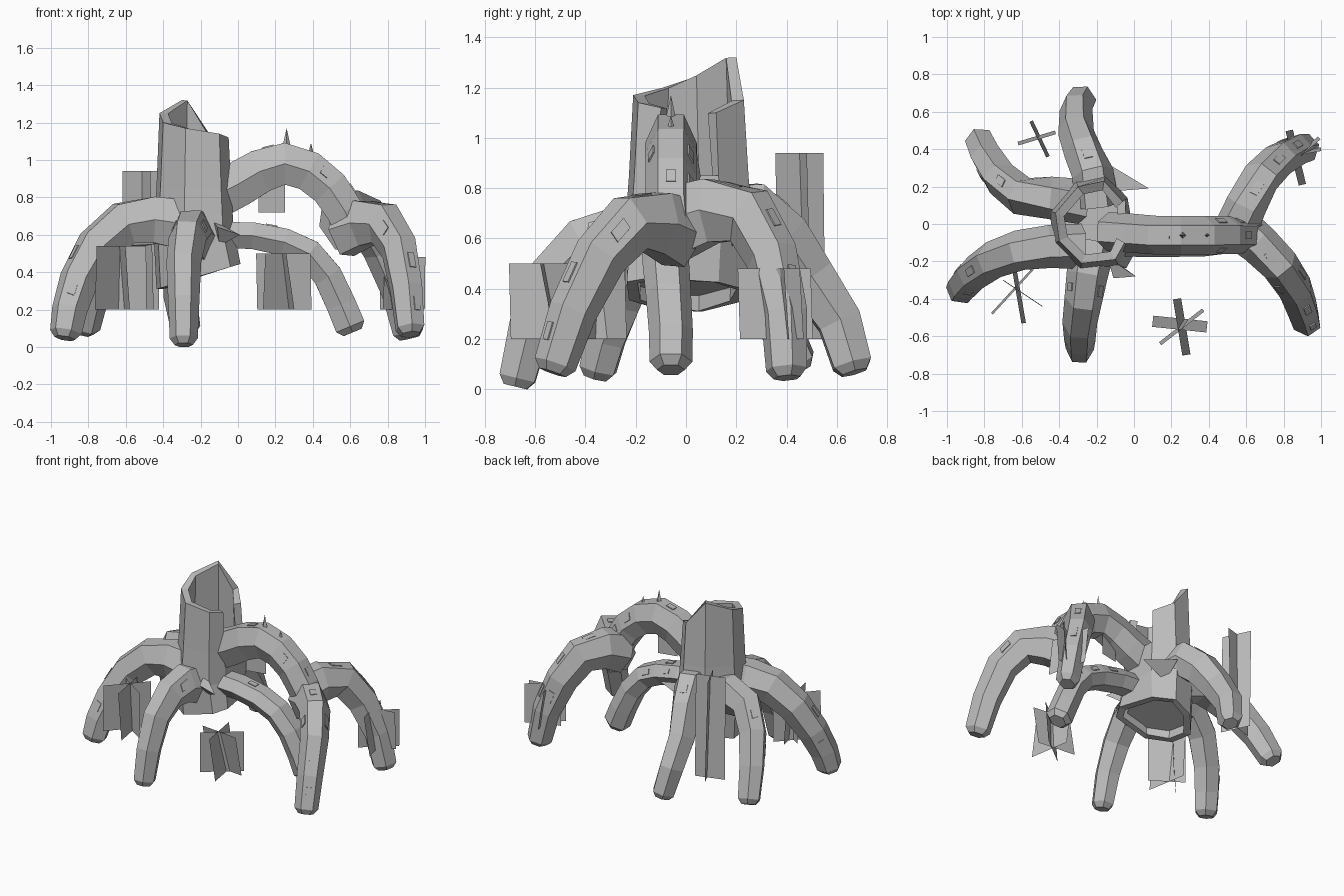
import bpy, bmesh, math
from mathutils import Vector

grey = bpy.data.materials.new("bark grey")
grey.diffuse_color = (0.5, 0.5, 0.5, 1)


def make(name, verts, faces, fix=True):
    me = bpy.data.meshes.new(name)
    me.from_pydata([tuple(v) for v in verts], [], faces)
    if fix:
        bm = bmesh.new()
        bm.from_mesh(me)
        bmesh.ops.recalc_face_normals(bm, faces=bm.faces)
        bm.to_mesh(me)
        bm.free()
    me.materials.append(grey)
    ob = bpy.data.objects.new(name, me)
    bpy.context.collection.objects.link(ob)
    return ob


def root(name, pts, r0, r1, heading, flat=1.15, chips=()):
    """Six-sided tapering root along a path, blunt end, bark chips on its upper side."""
    pts = [Vector(p) for p in pts]
    side = Vector((heading[0], heading[1], 0)).normalized().cross(Vector((0, 0, 1)))
    n = len(pts)
    rings = []
    for i, p in enumerate(pts):
        t = (pts[min(i + 1, n - 1)] - pts[max(i - 1, 0)]).normalized()
        s = (side - t * side.dot(t)).normalized()
        rings.append((p, s, s.cross(t), t, r0 + (r1 - r0) * i / (n - 1)))
    p, s, u, t, r = rings[-1]
    rings.append((p + t * 0.035, s, u, t, r * 0.65))
    verts, faces = [], []
    for i, (p, s, u, t, r) in enumerate(rings):
        f = flat + (1.0 - flat) * min(i / (n - 1), 1)  # rounder toward the foot
        for k in range(6):
            a = math.radians(60 * k)
            verts.append(p + s * r * math.cos(a) + u * r * f * 1.1 * math.sin(a))
    for i in range(len(rings) - 1):
        for k in range(6):
            j = (k + 1) % 6
            faces.append((i * 6 + k, i * 6 + j, i * 6 + 6 + j, i * 6 + 6 + k))
    faces += [tuple(range(6)), tuple(range(len(verts) - 6, len(verts)))]
    make(name, verts, faces)
    # raised bark chips: (segment, face)
    for seg, k in chips:
        a, b, c, d = [verts[m] for m in faces[seg * 6 + k]]
        mid, nrm = (a + b + c + d) / 4, (b - a).cross(d - a).normalized()
        if nrm.dot(mid - (pts[seg] + pts[seg + 1]) / 2) < 0:
            nrm = -nrm
        e, f = (b - a) * 0.2, (d - a) * 0.16
        base = [mid + x * e + y * f for x, y in ((-1, -1), (1, -1), (1, 1), (-1, 1))]
        make(name + "_chip", base + [v + nrm * 0.006 for v in base],
             [(0, 1, 2, 3), (4, 5, 6, 7), (0, 1, 5, 4), (1, 2, 6, 5), (2, 3, 7, 6), (3, 0, 4, 7)])


# hollow stump: C-shaped wall above, closed shell below
outline = [(-0.06, 0.12, 1.10), (-0.16, 0.23, 1.15), (-0.30, 0.20, 1.32), (-0.42, 0.06, 1.25),
           (-0.40, -0.09, 1.20), (-0.28, -0.21, 1.17), (-0.10, -0.19, 1.14), (-0.05, -0.10, 1.12)]
cx, cy = -0.22, 0.0
verts = []
for z, s in ((None, 1.08), (0.62, 1.16), (0.85, 1.08), ("top", 1.0)):
    for x, y, top in outline:
        px, py = cx + (x - cx) * s, cy + (y - cy) * s
        if z is None and y < 0 and x > -0.2:  # lip drawn out to the front right
            px, py = px + 0.05, py - 0.03
        verts.append((px, py, 0.44 + 0.3 * px if z is None else top if z == "top" else z))
faces = []
for i in range(3):
    for k in range(8):
        if i == 2 and k == 7:
            continue  # open side of the hollow
        j = (k + 1) % 8
        faces.append((i * 8 + k, i * 8 + 8 + k, i * 8 + 8 + j, i * 8 + j))
stump = make("stump", verts, faces)
wall = stump.modifiers.new("wall", 'SOLIDIFY')
wall.thickness = 0.05
wall.offset = -1

# sloping floor under the hollow
make("stump_floor", [(cx + (x - cx), y, 0.49 + 0.3 * x) for x, y, _ in outline],
     [tuple(range(8))])

# pointed torn bark flares on the stump sides
for name, pts in (("back_flare", ((-0.17, 0.17, 0.68), (-0.12, 0.31, 0.66), (0.08, 0.19, 0.64),
                                  (-0.12, 0.18, 0.55))),
                  ("front_flare", ((-0.14, -0.18, 0.68), (-0.11, -0.29, 0.64), (0.01, -0.28, 0.60),
                                   (-0.10, -0.20, 0.54)))):
    make(name, pts, [(0, 1, 2), (0, 1, 3), (1, 2, 3), (2, 0, 3)])

# roots spreading from the stump
root("left_front_root", [(-0.28, -0.12, 0.65), (-0.45, -0.12, 0.68), (-0.61, -0.14, 0.66),
                         (-0.75, -0.19, 0.54), (-0.85, -0.26, 0.36), (-0.90, -0.32, 0.20),
                         (-0.92, -0.35, 0.08)], 0.122, 0.08, (-1, -0.35), chips=((3, 1), (4, 0), (4, 2)))
root("left_back_root", [(-0.28, 0.12, 0.62), (-0.45, 0.14, 0.67), (-0.60, 0.15, 0.63),
                        (-0.71, 0.24, 0.49), (-0.78, 0.35, 0.30), (-0.82, 0.44, 0.11)],
     0.122, 0.08, (-1, 0.6), chips=((2, 1), (3, 2)))
root("back_root", [(-0.20, 0.10, 0.68), (-0.22, 0.27, 0.70), (-0.27, 0.38, 0.61),
                   (-0.31, 0.49, 0.45), (-0.31, 0.61, 0.27), (-0.28, 0.66, 0.10)],
     0.12, 0.08, (-0.1, 1), chips=((1, 1),))
root("front_root", [(-0.22, -0.12, 0.57), (-0.25, -0.27, 0.61), (-0.27, -0.40, 0.58),
                    (-0.29, -0.53, 0.45), (-0.29, -0.62, 0.25), (-0.29, -0.67, 0.045)],
     0.12, 0.075, (-0.05, -1), chips=((1, 0), (1, 2)))
# arching root and the two legs it splits into
root("arch_root", [(-0.14, -0.04, 0.80), (0.00, -0.05, 0.87), (0.12, -0.06, 0.94), (0.25, -0.06, 0.98),
                   (0.38, -0.06, 0.94), (0.49, -0.06, 0.85), (0.57, -0.06, 0.73),
                   (0.61, -0.05, 0.63)], 0.105, 0.10, (1, 0), flat=1.25,
     chips=((2, 1), (4, 0), (4, 2), (5, 1), (5, 2)))
root("right_back_root", [(0.54, -0.04, 0.66), (0.60, 0.10, 0.71), (0.68, 0.25, 0.69),
                         (0.77, 0.34, 0.53), (0.86, 0.39, 0.30), (0.91, 0.40, 0.08)],
     0.118, 0.08, (0.7, 0.7), flat=1.25, chips=((1, 1), (2, 1), (3, 1), (3, 2)))
root("right_front_root", [(0.56, -0.02, 0.62), (0.67, -0.11, 0.66), (0.78, -0.22, 0.66),
                          (0.86, -0.34, 0.53), (0.90, -0.45, 0.31), (0.92, -0.52, 0.10)],
     0.118, 0.08, (0.6, -0.8), flat=1.2, chips=((1, 1), (2, 0), (2, 2), (3, 1), (4, 1)))
# low root below the arch
root("low_root", [(-0.14, -0.07, 0.60), (0.08, -0.08, 0.595), (0.25, -0.08, 0.56), (0.38, -0.08, 0.50),
                  (0.48, -0.07, 0.38), (0.55, -0.06, 0.23), (0.60, -0.06, 0.11)],
     0.10, 0.085, (1, 0), flat=0.72, chips=((1, 1), (1, 2), (2, 2)))

# thorns on the arch
for x, z, h in ((0.26, 1.08, 0.10), (0.39, 1.02, 0.08)):
    bpy.ops.mesh.primitive_cone_add(vertices=4, radius1=0.022, radius2=0, depth=h,
                                    location=(x, -0.06, z + h / 2 - 0.01))
    bpy.context.object.name = "thorn"
    bpy.context.object.data.materials.append(grey)


# crossed upright leaf cards: line ends and lean (x0, y0, x1, y1, lean), height range
def cards(name, lines, z0, z1):
    for x0, y0, x1, y1, lean in lines:
        d = Vector((y1 - y0, x0 - x1, 0)).normalized() * lean
        a, b = Vector((x0, y0, 0)), Vector((x1, y1, 0))
        lo, hi = Vector((0, 0, z0)) - d, Vector((0, 0, z1)) + d
        make(name, [a + lo, b + lo, b + hi, a + hi], [(0, 1, 2, 3)], fix=False)


cards("tall_leaf", [(-0.62, 0.43, -0.42, 0.49, 0.01), (-0.55, 0.55, -0.46, 0.36, 0.01)], 0.2, 0.94)
cards("left_leaf", [(-0.64, -0.24, -0.59, -0.53, 0.012), (-0.76, -0.48, -0.54, -0.24, 0.006),
                    (-0.70, -0.30, -0.49, -0.44, 0.002)], 0.2, 0.54)
cards("front_leaf", [(0.10, -0.52, 0.39, -0.55, 0.03), (0.23, -0.40, 0.28, -0.70, 0.022),
                     (0.14, -0.64, 0.37, -0.46, 0.01)], 0.2, 0.5)
cards("right_leaf", [(0.83, 0.50, 0.90, 0.21, 0.02), (0.76, 0.36, 1.0, 0.40, 0.01),
                     (0.78, 0.28, 0.99, 0.46, 0.01)], 0.2, 0.48)
cards("hanging_leaf", [(0.11, -0.06, 0.25, -0.03, 0.0)], 0.72, 0.92)
